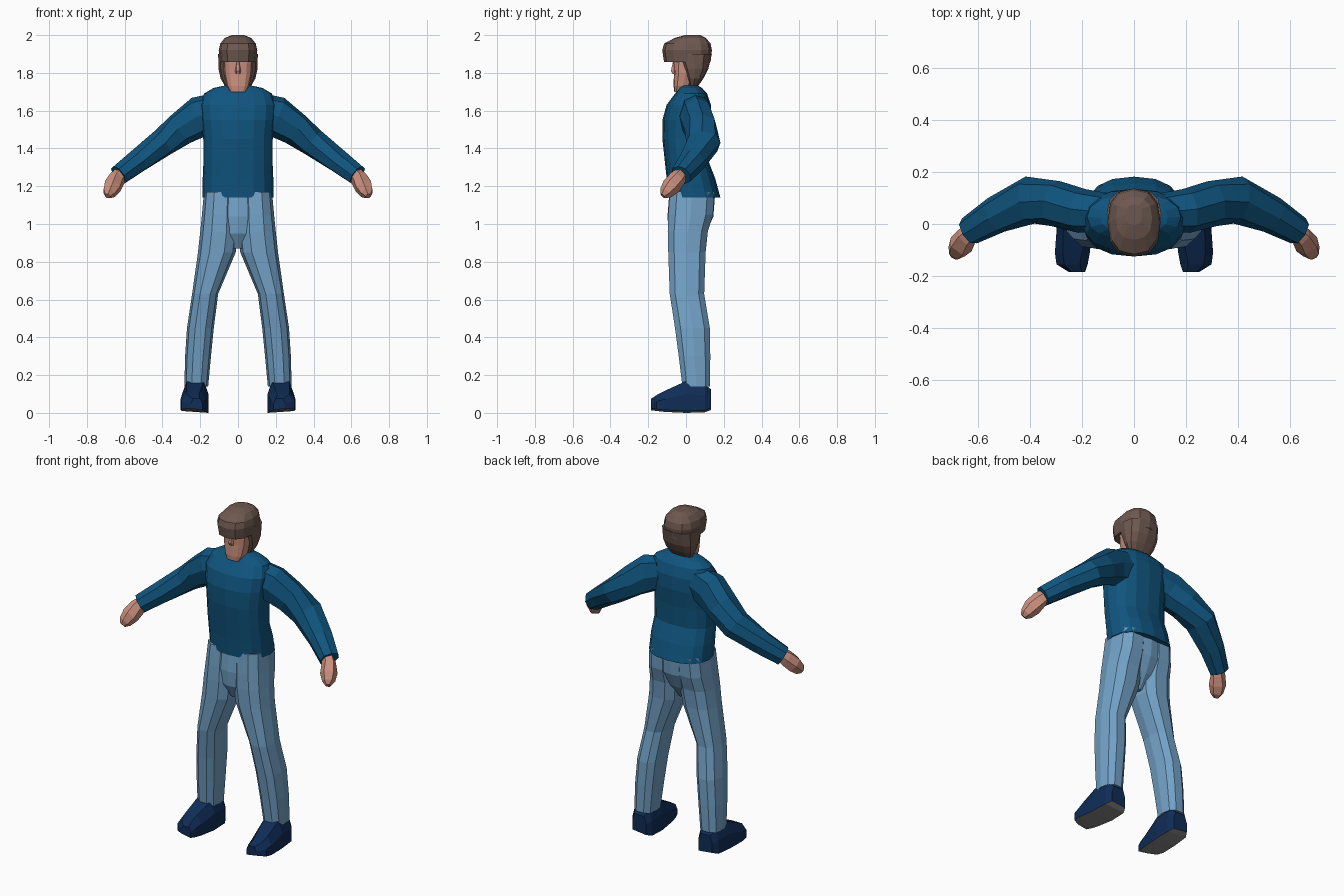
import bpy, bmesh, math
from mathutils import Vector


def material(name, rgb):
    m = bpy.data.materials.new(name)
    m.diffuse_color = (*rgb, 1)
    return m


SWEATER = material("sweater blue", (0.005, 0.09, 0.21))
DENIM = material("light denim", (0.17, 0.36, 0.57))
SHOE = material("navy shoe", (0.005, 0.026, 0.095))
SOLE = material("grey sole", (0.25, 0.25, 0.25))
SKIN = material("skin", (0.60, 0.28, 0.21))
HAIR = material("brown hair", (0.155, 0.098, 0.08))


def loft(name, rings, mats, side=1, rule=None):
    """Skin a list of point rings into a closed, flat-shaded mesh."""
    bm = bmesh.new()
    loops = [[bm.verts.new((p[0] * side, p[1], p[2])) for p in r] for r in rings]
    n = len(loops[0])
    for a, b in zip(loops, loops[1:]):
        for i in range(n):
            j = (i + 1) % n
            bm.faces.new((a[i], a[j], b[j], b[i]))
    bm.faces.new(loops[0])
    bm.faces.new(loops[-1])
    bmesh.ops.recalc_face_normals(bm, faces=bm.faces)
    bm.normal_update()
    if rule:
        for f in bm.faces:
            f.material_index = rule(f)
    me = bpy.data.meshes.new(name)
    bm.to_mesh(me)
    bm.free()
    for m in mats:
        me.materials.append(m)
    ob = bpy.data.objects.new(name, me)
    bpy.context.collection.objects.link(ob)
    return ob


def oval(c, u, v, n, power=0.85):
    """Rounded-box ring around c, spanned by half-axes u and v."""
    def s(t):
        return math.copysign(abs(t) ** power, t) if abs(t) > 1e-6 else 0
    return [Vector(c) + u * s(math.cos(2 * math.pi * i / n))
            + v * s(math.sin(2 * math.pi * i / n)) for i in range(n)]


def stack(rows, n, power=0.85):
    """Horizontal rings from rows of (z, x0, x1, y0, y1)."""
    return [oval(((x0 + x1) / 2, (y0 + y1) / 2, z), Vector(((x1 - x0) / 2, 0, 0)),
                 Vector((0, (y1 - y0) / 2, 0)), n, power) for z, x0, x1, y0, y1 in rows]


def centred(rows):
    return [(z, -w, w, y0, y1) for z, w, y0, y1 in rows]


def limb(rows, n):
    """Rings across a path from rows of (x, y, z, horizontal radius, vertical radius)."""
    pts = [Vector(r[:3]) for r in rows]
    rings = []
    for i, r in enumerate(rows):
        d = (pts[min(i + 1, len(pts) - 1)] - pts[max(i - 1, 0)]).normalized()
        u = d.cross(Vector((0, 0, 1))).normalized()
        rings.append(oval(pts[i], u * r[3], u.cross(d) * r[4], n))
    return rings


# Sweater body
loft("sweater_body", stack(centred([
    (1.14, 0.187, -0.095, 0.182), (1.24, 0.187, -0.102, 0.155),
    (1.33, 0.183, -0.112, 0.120), (1.45, 0.184, -0.125, 0.125),
    (1.55, 0.194, -0.125, 0.135), (1.63, 0.200, -0.103, 0.132),
    (1.69, 0.180, -0.058, 0.112), (1.72, 0.130, -0.035, 0.085),
    (1.732, 0.075, -0.028, 0.065)]), 16), [SWEATER])

# Hips
loft("hips", stack(centred([
    (0.87, 0.03, -0.05, 0.05), (0.95, 0.10, -0.092, 0.105),
    (1.04, 0.175, -0.098, 0.145), (1.17, 0.178, -0.088, 0.155)]), 12), [DENIM])

# Neck and head
loft("neck", stack(centred([
    (1.67, 0.05, -0.03, 0.06), (1.78, 0.05, -0.03, 0.06)]), 8), [SKIN])
loft("face", stack(centred([
    (1.70, 0.042, -0.062, -0.01), (1.73, 0.060, -0.066, 0.03),
    (1.80, 0.075, -0.064, 0.06), (1.88, 0.080, -0.068, 0.08)]), 12, 0.75), [SKIN])
loft("nose", stack(centred([
    (1.795, 0.014, -0.074, -0.04), (1.81, 0.016, -0.082, -0.04),
    (1.865, 0.009, -0.07, -0.04)]), 6), [SKIN])

# Hair cap with overhanging fringe, and the longer hair behind the ears
loft("hair_cap", stack(centred([
    (1.857, 0.094, -0.116, 0.130), (1.92, 0.102, -0.126, 0.137),
    (1.955, 0.094, -0.116, 0.130), (1.985, 0.070, -0.060, 0.105),
    (2.0, 0.032, -0.005, 0.075)]), 12, 0.8), [HAIR])
loft("hair_back", stack(centred([
    (1.732, 0.070, 0.015, 0.065), (1.77, 0.092, 0.000, 0.092),
    (1.82, 0.103, -0.022, 0.118), (1.90, 0.105, -0.060, 0.137)]), 12, 0.8), [HAIR])

for label, s in (("right", 1), ("left", -1)):
    # Sleeve, bent at the elbow
    loft(label + "_sleeve", limb([
        (0.11, 0.045, 1.595, 0.075, 0.10), (0.20, 0.050, 1.570, 0.085, 0.108),
        (0.30, 0.078, 1.505, 0.088, 0.090), (0.40, 0.092, 1.430, 0.092, 0.075),
        (0.53, 0.035, 1.335, 0.072, 0.064), (0.632, -0.026, 1.258, 0.056, 0.056)],
        8), [SWEATER], s)

    # Fist
    loft(label + "_hand", limb([
        (0.600, -0.010, 1.285, 0.030, 0.034), (0.640, -0.045, 1.240, 0.040, 0.046),
        (0.664, -0.078, 1.200, 0.048, 0.048), (0.682, -0.106, 1.165, 0.036, 0.036),
        (0.690, -0.122, 1.148, 0.016, 0.018)], 6), [SKIN], s)

    # Trouser leg
    loft(label + "_leg", stack([
        (0.14, 0.158, 0.284, -0.022, 0.130), (0.30, 0.143, 0.280, -0.042, 0.132),
        (0.45, 0.128, 0.270, -0.062, 0.130), (0.63, 0.105, 0.243, -0.090, 0.100),
        (0.85, 0.012, 0.212, -0.098, 0.108), (0.96, 0.000, 0.200, -0.101, 0.120),
        (1.05, 0.000, 0.191, -0.099, 0.148), (1.17, 0.000, 0.180, -0.090, 0.155)],
        10, 0.8), [DENIM], s)

    # Shoe sections from heel to toe: y, inner x, outer x, bottom z, top z, bevel
    shoe = []
    for y, xi, xo, zb, zt, b in (
            (0.132, 0.175, 0.268, 0.015, 0.125, 0.015),
            (0.100, 0.158, 0.288, 0.003, 0.150, 0.015),
            (0.000, 0.157, 0.296, 0.0, 0.168, 0.025),
            (-0.110, 0.170, 0.304, 0.005, 0.118, 0.030),
            (-0.155, 0.178, 0.298, 0.010, 0.095, 0.030),
            (-0.185, 0.188, 0.250, 0.014, 0.075, 0.012)):
        zm = zb + (zt - zb) * 0.6
        shoe.append([(xi, y, zb), (xo, y, zb + 0.01), (xo, y, zm),
                     (xo - b, y, zt), (xi + b, y, zt), (xi, y, zm)])
    loft(label + "_shoe", shoe, [SHOE, SOLE], s, lambda f: int(f.normal.z < -0.8))
